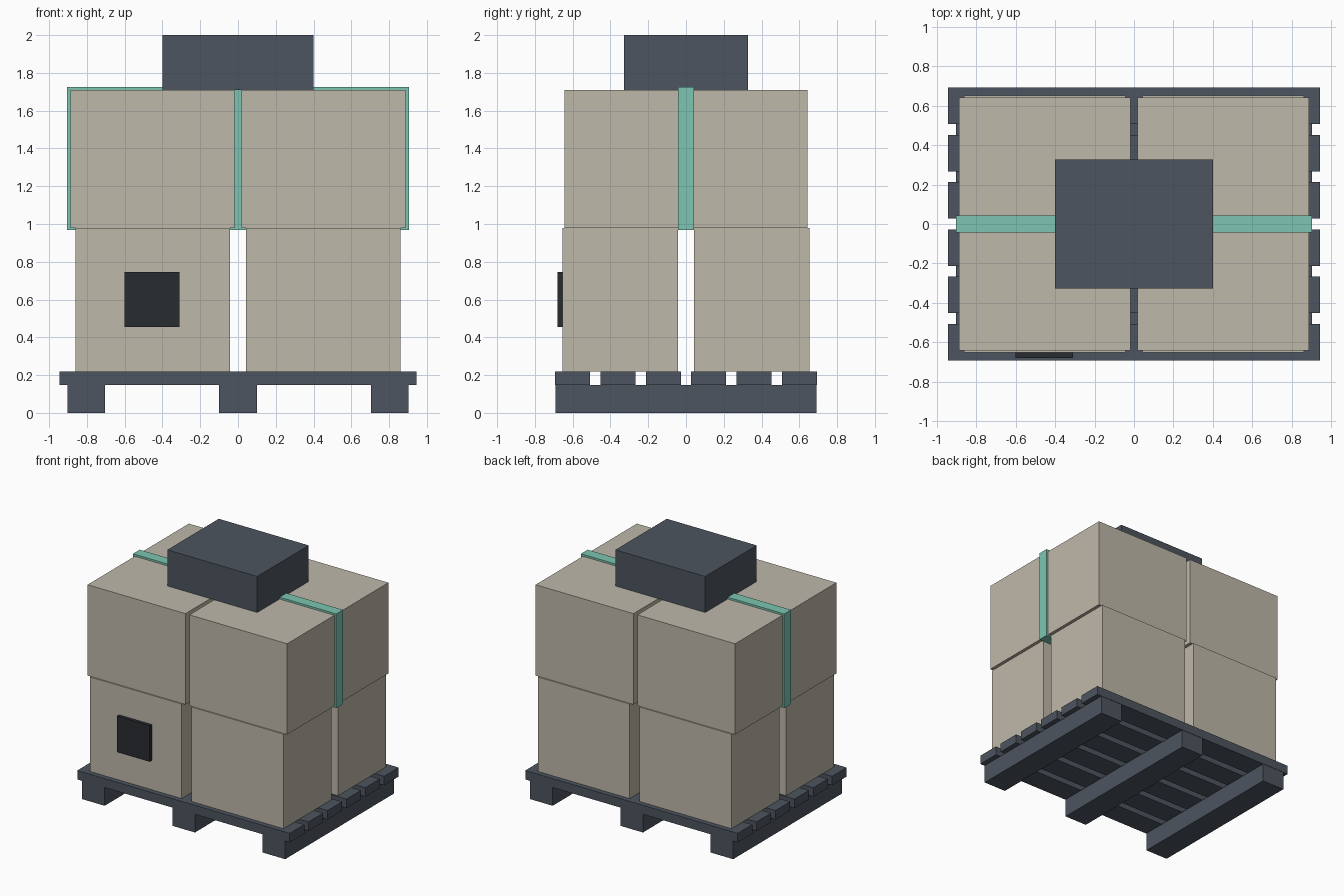
import bpy

if "Cube" in bpy.data.objects:
    bpy.data.objects.remove(bpy.data.objects["Cube"])


def material(name, rgb):
    m = bpy.data.materials.new(name)
    m.diffuse_color = (*rgb, 1)
    m.use_nodes = True
    m.node_tree.nodes["Principled BSDF"].inputs["Base Color"].default_value = m.diffuse_color
    return m


SLATE = material("slate", (0.075, 0.09, 0.115))
TAN = material("cardboard", (0.52, 0.48, 0.40))
TEAL = material("teal", (0.20, 0.56, 0.44))
BLACK = material("black", (0.022, 0.025, 0.030))


def box(name, x, y, z, mat):
    """Axis-aligned box from (min, max) pairs."""
    bpy.ops.mesh.primitive_cube_add(
        size=1, location=[(a + b) / 2 for a, b in (x, y, z)])
    ob = bpy.context.object
    ob.name = name
    for v in ob.data.vertices:
        for i, (a, b) in enumerate((x, y, z)):
            v.co[i] *= b - a
    ob.data.materials.append(mat)
    return ob


def span(centre, half):
    return (centre - half, centre + half)


# Pallet runners
for cx in (-0.803, 0, 0.803):
    box("pallet_runner", span(cx, 0.1), (-0.69, 0.69), (0, 0.148), SLATE)

# Pallet deck slats
for i in range(6):
    box("pallet_slat", (-0.945, 0.945), span(-0.6 + 0.24 * i, 0.0925),
        (0.148, 0.22), SLATE)

# Two layers of four cartons
for sx in (-1, 1):
    for sy in (-1, 1):
        box("lower_carton", span(sx * 0.4525, 0.409), span(sy * 0.3475, 0.3055),
            (0.22, 0.98), TAN)
        box("upper_carton", span(sx * 0.4525, 0.435), span(sy * 0.331, 0.312),
            (0.98, 1.71), TAN)

# Strap around the upper layer
box("strap", (-0.904, 0.904), span(0, 0.043), (0.968, 1.725), TEAL)

# Case on top
box("top_case", (-0.4, 0.4), (-0.327, 0.327), (1.71, 2.0), SLATE)

# Label panel on the front left carton
box("label_panel", span(-0.455, 0.145), (-0.68, -0.652), (0.455, 0.745), BLACK)
